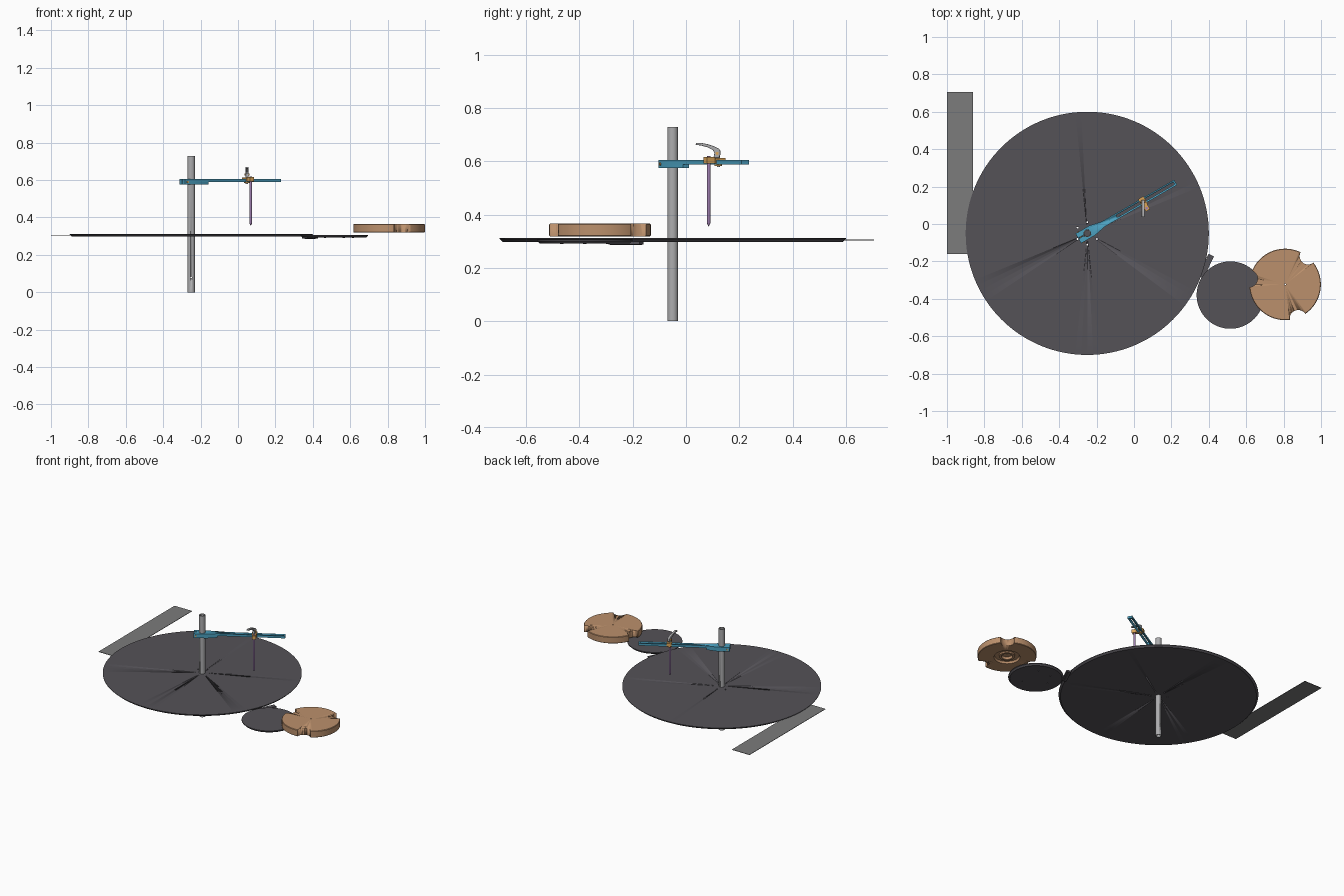
import bpy, bmesh
from math import radians, cos, sin, pi
from mathutils import Matrix, Vector

if "Cube" in bpy.data.objects:
    bpy.data.objects.remove(bpy.data.objects["Cube"])


def mat(name, rgb):
    m = bpy.data.materials.new(name)
    m.diffuse_color = (*rgb, 1)
    m.use_nodes = True
    m.node_tree.nodes["Principled BSDF"].inputs["Base Color"].default_value = m.diffuse_color
    return m


DARK = mat("dark_board", (0.09, 0.085, 0.097))
SLATE = mat("plate_grey", (0.2, 0.2, 0.2))
STEEL = mat("steel", (0.42, 0.42, 0.43))
TAN = mat("wood", (0.5, 0.28, 0.15))
TEAL = mat("teal", (0.07, 0.35, 0.52))
AMBER = mat("amber", (0.72, 0.38, 0.1))
VIOLET = mat("violet", (0.36, 0.22, 0.45))


def finish(name, bm, m, M, smooth=True):
    bmesh.ops.recalc_face_normals(bm, faces=bm.faces)
    bm.transform(M)
    me = bpy.data.meshes.new(name)
    bm.to_mesh(me)
    bm.free()
    ob = bpy.data.objects.new(name, me)
    bpy.context.collection.objects.link(ob)
    if m:
        me.materials.append(m)
    if smooth:
        shade(ob)
    return ob


def activate(ob):
    bpy.ops.object.select_all(action='DESELECT')
    ob.select_set(True)
    bpy.context.view_layer.objects.active = ob


def shade(ob):
    activate(ob)
    bpy.ops.object.shade_smooth_by_angle(angle=radians(30))


def lathe(name, prof, m, M=Matrix(), n=48, closed=False):
    bm = bmesh.new()
    vs = [bm.verts.new((r, 0, z)) for r, z in prof]
    es = [bm.edges.new((a, b)) for a, b in zip(vs, vs[1:])]
    if closed:
        es.append(bm.edges.new((vs[-1], vs[0])))
    bmesh.ops.spin(bm, geom=vs + es, cent=(0, 0, 0), axis=(0, 0, 1),
                   angle=2 * pi, steps=n, use_duplicate=False)
    bmesh.ops.remove_doubles(bm, verts=bm.verts, dist=1e-5)
    return finish(name, bm, m, M)


def cyl(name, r, z0, z1, m, M=Matrix(), n=24):
    return lathe(name, [(0, z0), (r, z0), (r, z1), (0, z1)], m, M, n)


def prism(name, pts, z0, z1, m, M=Matrix()):
    bm = bmesh.new()
    f = bm.faces.new([bm.verts.new((x, y, z0)) for x, y in pts])
    r = bmesh.ops.extrude_face_region(bm, geom=[f])
    vs = [v for v in r["geom"] if isinstance(v, bmesh.types.BMVert)]
    bmesh.ops.translate(bm, verts=vs, vec=(0, 0, z1 - z0))
    return finish(name, bm, m, M)


def rect(x0, x1, y0, y1):
    return [(x0, y0), (x1, y0), (x1, y1), (x0, y1)]


def cut(ob, cutters):
    for c in cutters:
        md = ob.modifiers.new("cut", 'BOOLEAN')
        md.object, md.operation, md.solver = c, 'DIFFERENCE', 'EXACT'
        activate(ob)
        # keep the boolean ahead of the smoothing modifier, if there is one
        bpy.ops.object.modifier_move_to_index(modifier=md.name, index=0)
        bpy.ops.object.modifier_apply(modifier=md.name)
        bpy.data.objects.remove(c)


def at(x, y, z=0, deg=0):
    return Matrix.Translation((x, y, z)) @ Matrix.Rotation(radians(deg), 4, 'Z')


POLE = at(-0.25, -0.05)
ARM = at(-0.25, -0.05, 0, 30)
FLIP_Y = Matrix.Rotation(radians(90), 4, 'X')

# Large round board with bevelled underside and bolt holes
board = lathe("main_board", [(0, 0.298), (0.638, 0.298), (0.65, 0.309),
                             (0.65, 0.312), (0, 0.312)], DARK, POLE, 128)
cut(board, [cyl("hole", 0.005, 0.28, 0.33, None,
                POLE @ at(0.06 * cos(a), 0.06 * sin(a)), 12)
            for a in [radians(90 + 60 * i) for i in range(6)]])

# Hollow pole with a small cross hole
pole = lathe("pole", [(0.015, 0), (0.02, 0), (0.02, 0.729), (0.015, 0.729)],
             STEEL, POLE, 40, True)
cut(pole, [cyl("hole", 0.004, -0.03, 0.03, None,
               POLE @ at(0, 0, 0.08) @ FLIP_Y, 12)])

# Thin side plate
prism("side_plate", rect(-1, -0.86, -0.16, 0.705), 0.303, 0.306, SLATE)

# Small round board and its underside screws
SMALL = at(0.515, -0.38)
lathe("small_board", [(0, 0.292), (0.17, 0.292), (0.18, 0.302),
                      (0.18, 0.307), (0, 0.307)], DARK, SMALL, 96)
for i in range(6):
    a = radians(60 * i)
    cyl(f"board_screw_{i}", 0.006, 0.2905, 0.294, DARK,
        SMALL @ at(0.1 * cos(a), 0.1 * sin(a)), 12)

# Hinge bracket joining the boards
HINGE = at(0.385, -0.225, 0, 64)
prism("hinge_leaf", rect(-0.065, 0.065, -0.016, 0.016), 0.288, 0.2985, DARK, HINGE)
cyl("hinge_pin", 0.005, -0.065, 0.065, DARK,
    HINGE @ Matrix.Translation((0, 0, 0.291)) @ Matrix.Rotation(pi / 2, 4, 'Y'), 16)

# Thick wooden disc: stepped recess below, three rim notches
WOOD = at(0.808, -0.323)
wood = lathe("wooden_disc", [(0.004, 0.366), (0.188, 0.366), (0.191, 0.363),
                             (0.191, 0.322), (0.188, 0.319), (0.085, 0.319),
                             (0.08, 0.334), (0.052, 0.334), (0.052, 0.324),
                             (0.036, 0.324), (0.036, 0.342), (0.004, 0.342)],
             TAN, WOOD, 96, True)
cut(wood, [cyl("notch", 0.045, 0.3, 0.4, None,
               WOOD @ at(0.195 * cos(a), 0.195 * sin(a)), 40)
           for a in map(radians, (51, 171, 291))])

# Slotted arm
arm = prism("slotted_arm", [(-0.055, -0.03), (0.03, -0.03), (0.1, -0.016),
                            (0.545, -0.016), (0.545, 0.016), (0.1, 0.016),
                            (0.03, 0.03), (-0.055, 0.03)], 0.589, 0.605, TEAL, ARM)
slot = [(0.528 + 0.007 * cos(a), 0.007 * sin(a))
        for a in [radians(-90 + 22.5 * i) for i in range(9)]]
slot += [(0.717 - x, -y) for x, y in slot]
cut(arm, [prism("slot", slot, 0.57, 0.62, None, ARM),
          cyl("bore", 0.0205, 0.57, 0.62, None, ARM, 40),
          prism("slit", rect(-0.07, -0.01, -0.002, 0.002), 0.57, 0.62, None, ARM)])

# Clamp block beneath the arm root, with its slit and bolt
clamp = prism("arm_clamp", [(-0.055, -0.03), (0.03, -0.03), (0.1, -0.013),
                            (0.1, 0.013), (0.03, 0.03), (-0.055, 0.03)],
              0.575, 0.589, TEAL, ARM)
cut(clamp, [cyl("bore", 0.0205, 0.56, 0.62, None, ARM, 40),
            prism("slit", rect(-0.07, -0.01, -0.002, 0.002), 0.56, 0.62, None, ARM)])
cyl("clamp_bolt", 0.0055, -0.034, 0.034, AMBER,
    ARM @ Matrix.Translation((-0.04, 0, 0.59)) @ FLIP_Y, 16)

# Sliding carriage: saddle on top, cheeks, and rod holder at the side
SLIDE = ARM @ at(0.343, 0)
prism("carriage_saddle", rect(-0.016, 0.016, -0.022, 0.022), 0.605, 0.613, AMBER, SLIDE)
for s, n in ((-1, "near"), (1, "far")):
    y = sorted((s * 0.0165, s * 0.022))
    prism(f"carriage_cheek_{n}", rect(-0.016, 0.016, *y), 0.592, 0.605, AMBER, SLIDE)
prism("rod_holder", rect(-0.013, 0.013, -0.056, -0.022), 0.592, 0.616, AMBER, SLIDE)
cyl("carriage_washer", 0.014, 0.583, 0.589, AMBER, SLIDE)
cyl("carriage_bolt", 0.006, 0.578, 0.625, STEEL, SLIDE)

# Hanging rod with a pointed tip
lathe("hanging_rod", [(0, 0.356), (0.003, 0.36), (0.007, 0.37), (0.007, 0.62),
                      (0, 0.62)], VIOLET, SLIDE @ at(0, -0.042), 24)

# Curved cam lever, profile in the YZ plane
YZ = Matrix(((0, 0, 1, 0), (1, 0, 0, 0), (0, 1, 0, 0), (0, 0, 0, 1)))
lever = prism("cam_lever", [(0.103, 0.613), (0.122, 0.613), (0.129, 0.624),
                            (0.129, 0.64), (0.124, 0.647), (0.105, 0.657),
                            (0.08, 0.665), (0.055, 0.67), (0.038, 0.669),
                            (0.036, 0.662), (0.055, 0.66), (0.08, 0.653),
                            (0.1, 0.643), (0.107, 0.632)],
              -0.008, 0.008, STEEL, at(0.049, 0, 0, 0) @ YZ)
bv = lever.modifiers.new("round", 'BEVEL')
bv.width, bv.segments = 0.0015, 2
cyl("lever_pivot", 0.006, -0.013, 0.013, AMBER,
    Matrix.Translation((0.049, 0.117, 0.63)) @ Matrix.Rotation(pi / 2, 4, 'Y'), 20)
